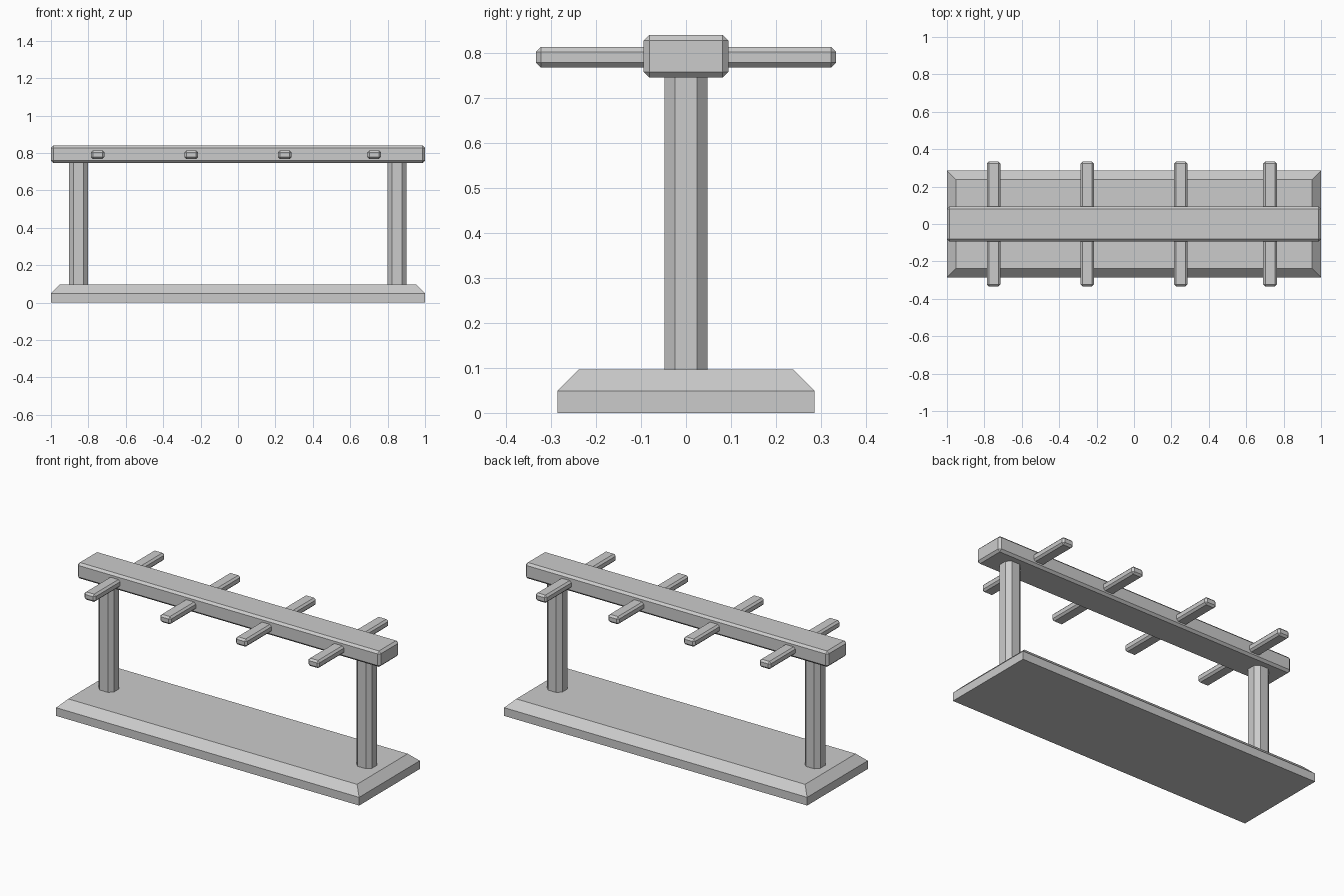
import bpy, bmesh

if "Cube" in bpy.data.objects:
    bpy.data.objects.remove(bpy.data.objects["Cube"])


def finish(name, bm):
    bmesh.ops.recalc_face_normals(bm, faces=bm.faces)
    mesh = bpy.data.meshes.new(name)
    bm.to_mesh(mesh)
    bm.free()
    obj = bpy.data.objects.new(name, mesh)
    bpy.context.collection.objects.link(obj)


def box(name, center, size, bevel, pick=lambda e: True):
    """Box with a flat chamfer on the edges chosen by pick."""
    bm = bmesh.new()
    bmesh.ops.create_cube(bm, size=1)
    bmesh.ops.scale(bm, vec=size, verts=bm.verts)
    edges = [e for e in bm.edges if pick(e)]
    bmesh.ops.bevel(bm, geom=edges, offset=bevel, segments=1,
                    affect='EDGES', profile=0.5)
    bmesh.ops.translate(bm, vec=center, verts=bm.verts)
    finish(name, bm)


def is_top(e):
    return all(v.co.z > 0 for v in e.verts)


def is_vertical(e):
    return e.verts[0].co.z * e.verts[1].co.z < 0


# Base plate with chamfered upper rim
box("base", (0, 0, 0.048), (2.0, 0.572, 0.096), 0.047, is_top)

# Eight-sided posts
for side, x in (("left", -0.852), ("right", 0.85)):
    box(side + "_post", (x, 0, 0.42), (0.102, 0.096, 0.67), 0.024, is_vertical)

# Top beam
box("top_beam", (0, 0, 0.793), (2.0, 0.188, 0.095), 0.013)

# Pegs running through the beam
for i, x in enumerate((-0.75, -0.25, 0.25, 0.728)):
    box(f"peg_{i + 1}", (x, 0, 0.791), (0.074, 0.667, 0.046), 0.011)
